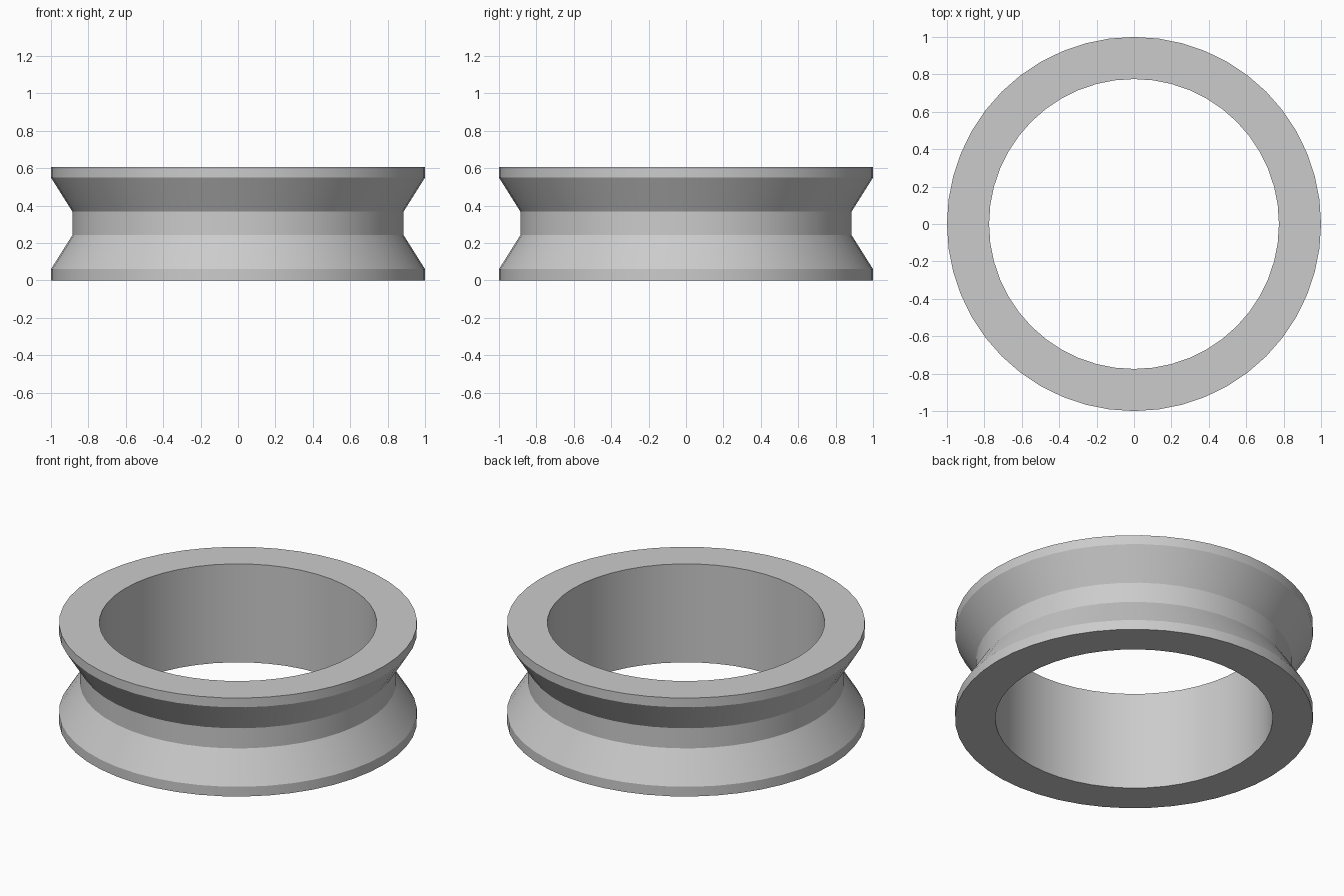
import bpy
import bmesh
import math

cube = bpy.data.objects.get("Cube")
if cube:
    bpy.data.objects.remove(cube, do_unlink=True)

# Plain grey finish
grey = bpy.data.materials.new("plain grey")
grey.use_nodes = True
colour = (0.6, 0.6, 0.6, 1)
grey.diffuse_color = colour
grey.node_tree.nodes["Principled BSDF"].inputs["Base Color"].default_value = colour

# Closed cross-section (radius, height): bore, rims and outer groove
SEGMENTS = 48
profile = [(0.775, 0), (1, 0), (1, 0.06), (0.885, 0.243),
           (0.885, 0.367), (1, 0.55), (1, 0.607), (0.775, 0.607)]

# Sweep the section around the upright axis
bm = bmesh.new()
rings = []
for i in range(SEGMENTS):
    a = math.tau * i / SEGMENTS
    rings.append([bm.verts.new((r * math.cos(a), r * math.sin(a), z)) for r, z in profile])
for i, ring in enumerate(rings):
    following = rings[(i + 1) % SEGMENTS]
    for j in range(len(profile)):
        k = (j + 1) % len(profile)
        bm.faces.new((ring[j], following[j], following[k], ring[k]))
bmesh.ops.recalc_face_normals(bm, faces=bm.faces)

mesh = bpy.data.meshes.new("grooved_ring")
bm.to_mesh(mesh)
bm.free()
mesh.materials.append(grey)
ring_object = bpy.data.objects.new("grooved_ring", mesh)
bpy.context.collection.objects.link(ring_object)

# Smooth round the ring, crisp along its rims and groove
bpy.ops.object.select_all(action="DESELECT")
ring_object.select_set(True)
bpy.context.view_layer.objects.active = ring_object
bpy.ops.object.shade_smooth_by_angle(angle=math.radians(25))
